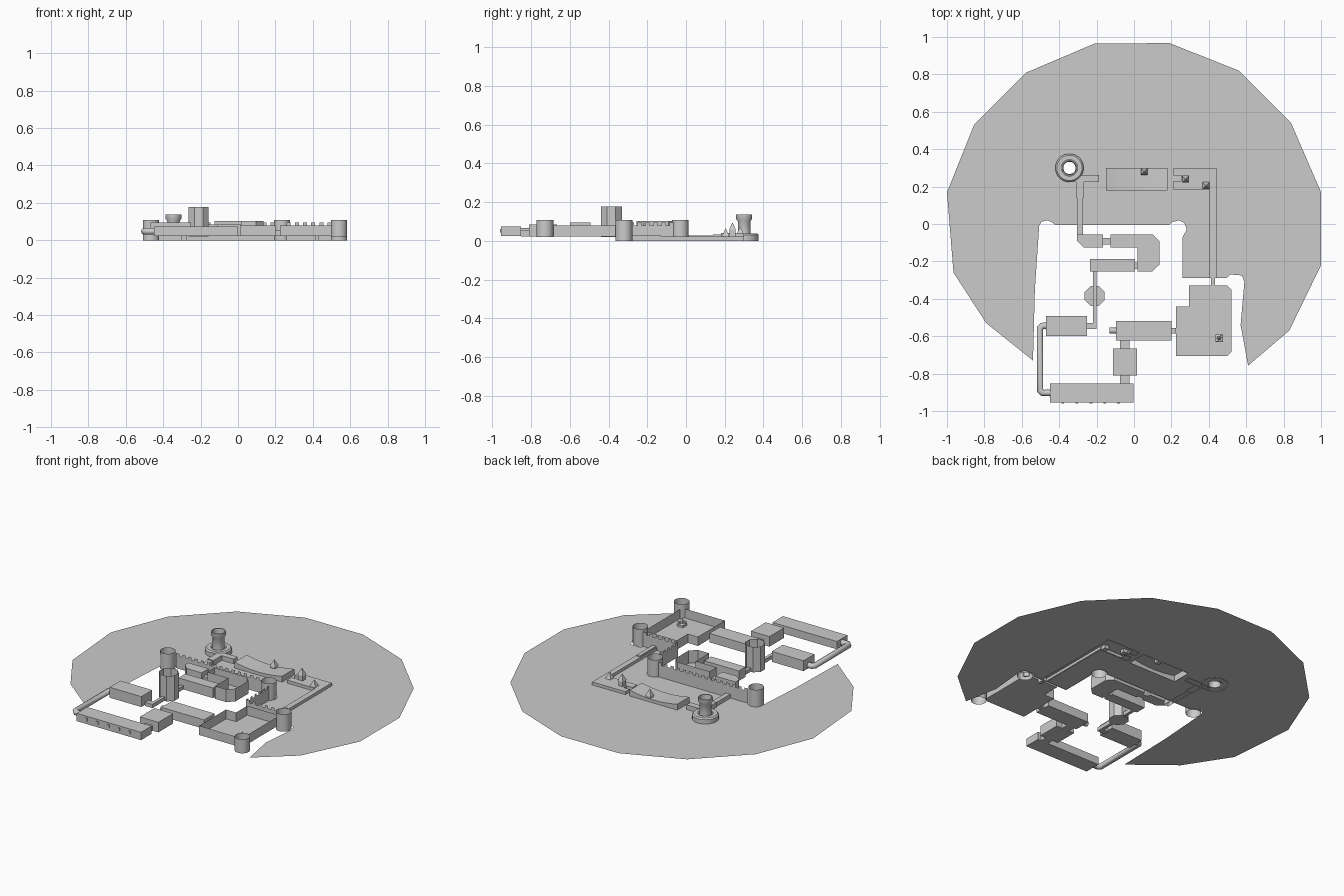
import bpy, bmesh, math
from mathutils import Vector
from mathutils.geometry import tessellate_polygon

if "Cube" in bpy.data.objects:
    bpy.data.objects.remove(bpy.data.objects["Cube"])


def finish(name, bm, smooth=False):
    me = bpy.data.meshes.new(name)
    bm.to_mesh(me)
    bm.free()
    ob = bpy.data.objects.new(name, me)
    bpy.context.collection.objects.link(ob)
    if smooth:
        bpy.context.view_layer.objects.active = ob
        ob.select_set(True)
        bpy.ops.object.shade_smooth_by_angle(angle=math.radians(40))
        ob.select_set(False)
    return ob


def prism(name, pts, z0, z1, top=True, bottom=True):
    bm = bmesh.new()
    lo = [bm.verts.new((x, y, z0)) for x, y in pts]
    hi = [bm.verts.new((x, y, z1)) for x, y in pts]
    n = len(pts)
    for i in range(n):
        j = (i + 1) % n
        bm.faces.new((lo[i], lo[j], hi[j], hi[i]))
    if bottom:
        bm.faces.new(lo)
    if top:
        bm.faces.new(hi)
    bmesh.ops.recalc_face_normals(bm, faces=bm.faces)
    return finish(name, bm)


def rect(x0, x1, y0, y1):
    return [(x0, y0), (x1, y0), (x1, y1), (x0, y1)]


def block(name, x0, x1, y0, y1, z0, z1, **kw):
    return prism(name, rect(x0, x1, y0, y1), z0, z1, **kw)


def lathe(name, cx, cy, profile, n=20, floor=False):
    bm = bmesh.new()
    rings = [[bm.verts.new((cx + r * math.cos(2 * math.pi * (i + .5) / n),
                            cy + r * math.sin(2 * math.pi * (i + .5) / n), z))
              for i in range(n)] for r, z in profile]
    for a, b in zip(rings, rings[1:]):
        for i in range(n):
            j = (i + 1) % n
            bm.faces.new((a[i], a[j], b[j], b[i]))
    if floor:
        bm.faces.new(rings[0][::-1])
    return finish(name, bm, n > 8)


def battlement(name, a, b, notch=.08, top=.095, step=.022):
    # single-sheet wall with merlons on every second step
    a, b = Vector((*a, 0)), Vector((*b, 0))
    n = max(3, int((b - a).length / step)) | 1
    bm = bmesh.new()

    def quad(t0, t1, z0, z1):
        p, q = a.lerp(b, t0), a.lerp(b, t1)
        bm.faces.new([bm.verts.new((v.x, v.y, z))
                      for v, z in ((p, z0), (q, z0), (q, z1), (p, z1))])
    quad(0, 1, 0, notch)
    for i in range(0, n, 2):
        quad(i / n, (i + 1) / n, notch, top)
    finish(name, bm)


def circle(cx, cy, r, n=16):
    return [(cx + r * math.cos(2 * math.pi * i / n),
             cy + r * math.sin(2 * math.pi * i / n)) for i in range(n)]


# Outlines of the raised walkways standing on the ground
walk = [(.21, .3), (.44, .3), (.44, -.29), (.405, -.29), (.405, .185),
        (.21, .185), (.21, .23), (.25, .23), (.25, .26), (.21, .26)]
terrace = rect(-.15, .18, .18, .3)

# Ground sheet with the front cut away and holes under the walkways
ground = [(.19, .967), (.56, .82), (.84, .54), (1, .17), (1, -.22), (.83, -.57),
          (.61, -.757), (.57, -.54), (.59, -.31), (.577, -.275), (.515, -.27),
          (.495, -.29), (.26, -.29), (.26, -.07), (.282, -.03), (.27, .005),
          (.24, .02), (.205, .01), (.19, -.005), (-.42, -.005), (-.44, .01),
          (-.465, .02), (-.495, .012), (-.507, -.01), (-.53, -.35), (-.54, -.73),
          (-.79, -.53), (-.965, -.26), (-1, .17), (-.855, .53), (-.575, .81),
          (-.21, .965)]
hole = [(.437, .297), (.437, -.287), (.408, -.287), (.408, .188), (.255, .188), (.255, .297)]
loops = [ground, hole, terrace, circle(-.345, .3, .042)]
flat = [Vector((*p, 0)) for lp in loops for p in lp]
tris = tessellate_polygon([[Vector((*p, 0)) for p in lp] for lp in loops])
bm = bmesh.new()
vs = [bm.verts.new((v.x, v.y, .003)) for v in flat]
for t in tris:
    f = bm.faces.new([vs[i] for i in t])
    f.normal_update()
    if f.normal.z < 0:
        f.normal_flip()
finish("ground", bm)

# Curtain walls and hollow corner towers
for i, (x, y, z0) in enumerate([(-.465, -.03, 0), (.235, -.03, 0),
                                (.54, -.32, 0), (.54, -.728, .02)]):
    lathe(f"corner_tower_{i}", x, y, [(.044, z0), (.044, .108)])
battlement("curtain_wall_back", (-.425, -.005), (.195, -.005))
battlement("curtain_wall_side", (.26, -.065), (.26, -.29))
battlement("curtain_wall_front", (.26, -.29), (.5, -.29))

# Open courtyard with a small fountain
prism("courtyard", [(.295, -.33), (.5, -.33), (.52, -.35), (.52, -.685), (.5, -.705),
                    (.225, -.705), (.225, -.44), (.295, -.44)], .022, .08, top=False)
lathe("fountain_base", .455, -.61, [(.028, .022), (.028, .035), (.012, .04), (.012, .055),
                                    (.001, .068)], 4)
for s in (-1, 1):
    block("fountain_stone", .447 + s * .012, .463 + s * .012, -.617 + s * .01, -.603 + s * .01, .022, .05)

# Closed halls
for name, *d in [
        ("great_hall", -.095, .2, -.622, -.518, .022, .078),
        ("gatehouse", -.113, .015, -.81, -.665, .022, .085),
        ("front_hall", -.45, -.003, -.955, -.852, .024, .073),
        ("west_hall", -.47, -.25, -.6, -.492, .03, .095),
        ("inner_hall", -.235, .005, -.255, -.187, .022, .085),
        ("hall_link_north", -.075, -.025, -.665, -.622, .022, .055),
        ("hall_link_south", -.075, -.025, -.852, -.81, .022, .055),
        ("court_link", .2, .225, -.585, -.555, .022, .055),
        ("inner_link", .005, .02, -.24, -.205, .022, .055),
        ("room_link", -.165, -.125, -.11, -.075, .022, .055),
        ("walk_link", .412, .434, -.33, -.29, .0, .03)]:
    block(name, *d)

# Window blocks along the front hall
for x in (-.38, -.306, -.23, -.156, -.083):
    block("window", x - .007, x + .007, -.96, -.953, .044, .062)

# Chapel vestibule and the open angular room
prism("vestibule", [(-.305, -.055), (-.305, -.09), (-.268, -.125), (-.165, -.125),
                    (-.165, -.055)], .022, .085)
prism("angular_room", [(-.125, -.055), (.1, -.055), (.135, -.09), (.135, -.218), (.097, -.255),
                       (.02, -.255), (.02, -.125), (-.125, -.125)], .022, .102, top=False)

# Octagonal keep, open at the top
lathe("keep", -.21, -.385, [(.058, .02), (.058, .178)], 8, floor=True)
block("keep_corridor", -.219, -.2, -.56, -.255, .022, .045)
block("keep_corridor_turn", -.25, -.2, -.562, -.528, .022, .045)


# Round galleries
def gallery(name, pts, r, z):
    cu = bpy.data.curves.new(name, 'CURVE')
    cu.dimensions = '3D'
    cu.bevel_depth = r
    cu.bevel_resolution = 2
    cu.use_fill_caps = True
    sp = cu.splines.new('POLY')
    sp.points.add(len(pts) - 1)
    for p, (x, y) in zip(sp.points, pts):
        p.co = (x, y, z, 1)
    bpy.context.collection.objects.link(bpy.data.objects.new(name, cu))


gallery("west_gallery", [(-.47, -.545), (-.49, -.545), (-.502, -.557), (-.502, -.89),
                         (-.49, -.903), (-.45, -.903)], .018, .048)
gallery("hall_stub", [(-.13, -.57), (-.095, -.57)], .016, .045)

# Raised walkway, open underneath, with a stepped ramp
prism("walkway", walk, 0, .022, bottom=False)
block("walkway_ramp", .41, .435, -.29, -.13, .022, .028)

# Terrace with sagging roof
N = 12
bm = bmesh.new()
cols = []
for i in range(N + 1):
    t = i / N
    z = .022 + .018 * (2 * t - 1) ** 2
    x = -.15 + .33 * t
    cols.append([bm.verts.new(c) for c in ((x, .18, 0), (x, .18, z), (x, .3, z), (x, .3, 0))])
for a, b in zip(cols, cols[1:]):
    for k in range(3):
        bm.faces.new((a[k], b[k], b[k + 1], a[k + 1]))
bm.faces.new(cols[0])
bm.faces.new(cols[-1][::-1])
finish("terrace", bm)

# Spired turrets
for x, y, top in [(.055, .28, .075), (.275, .24, .095), (.385, .205, .065)]:
    block("turret", x - .015, x + .015, y - .015, y + .015, .0, top - .04)
    lathe("turret_spire", x, y, [(.026, top - .04), (.0005, top)], 4, floor=True)

# Round hollow watchtower on a ring base, with its arm and passage
lathe("ring_base", -.345, .3, [(.076, 0), (.076, .03), (.068, .038), (.044, .038)], 24)
lathe("watchtower", -.345, .3, [(.036, .0), (.033, .04), (.033, .1), (.042, .115),
                                (.042, .137), (.036, .137), (.033, .1)], 24)
prism("ring_arm", [(-.345, .224), (-.187, .224), (-.187, .262), (-.27, .262), (-.345, .25)], 0, .032, bottom=False)
block("passage_head", -.31, -.268, .14, .225, 0, .034, bottom=False)
block("passage", -.304, -.274, -.06, .14, 0, .028, bottom=False)
